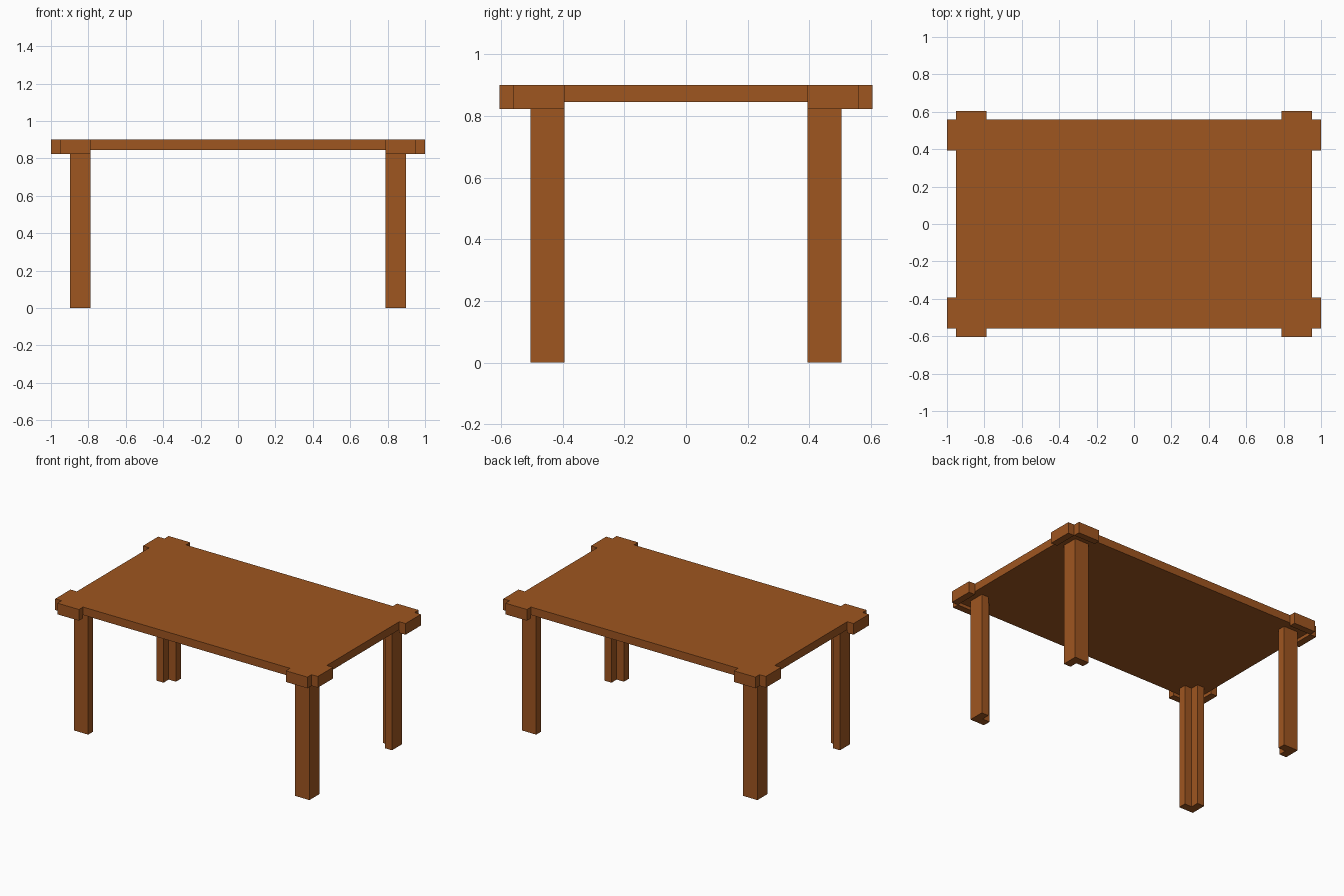
import bpy, bmesh

if "Cube" in bpy.data.objects:
    bpy.data.objects.remove(bpy.data.objects["Cube"])

wood = bpy.data.materials.new("warm brown wood")
wood.diffuse_color = (0.345, 0.092, 0.0145, 1.0)
wood.use_nodes = True
wood.node_tree.nodes["Principled BSDF"].inputs["Base Color"].default_value = wood.diffuse_color


def prism(name, outline, z0, z1):
    """Extrude a flat xy outline from z0 to z1."""
    bm = bmesh.new()
    face = bm.faces.new([bm.verts.new((x, y, z0)) for x, y in outline])
    new = bmesh.ops.extrude_face_region(bm, geom=[face])["geom"]
    bmesh.ops.translate(bm, vec=(0, 0, z1 - z0),
                        verts=[v for v in new if isinstance(v, bmesh.types.BMVert)])
    bmesh.ops.recalc_face_normals(bm, faces=bm.faces)
    mesh = bpy.data.meshes.new(name)
    bm.to_mesh(mesh)
    bm.free()
    mesh.materials.append(wood)
    obj = bpy.data.objects.new(name, mesh)
    bpy.context.collection.objects.link(obj)


def rect(x0, x1, y0, y1):
    return [(x0, y0), (x1, y0), (x1, y1), (x0, y1)]


EX, EY = 0.952, 0.56      # tabletop half sizes
LX0, LX1 = 0.788, 0.897   # leg extent in x
LY0, LY1 = 0.394, 0.504   # leg extent in y
T = 0.054                 # leg board thickness
TOP, UNDER, PLATE = 0.9, 0.845, 0.823

# Tabletop slab
prism("tabletop", rect(-EX, EX, -EY, EY), UNDER, TOP)

# L-section legs (open to the inside) and edge plates at each corner
leg = [(LX1, LY1), (LX0, LY1), (LX0, LY1 - T),
       (LX1 - T, LY1 - T), (LX1 - T, LY0), (LX1, LY0)]
for sx, xn in ((-1, "left"), (1, "right")):
    for sy, yn in ((-1, "front"), (1, "back")):
        def corner(pts):
            return [(sx * x, sy * y) for x, y in pts]
        prism(f"{yn}_{xn}_leg", corner(leg), 0, UNDER)
        prism(f"{yn}_{xn}_end_plate", corner(rect(EX, 1.0, LY0, EY)), PLATE, TOP)
        prism(f"{yn}_{xn}_side_plate", corner(rect(LX0, EX, EY, 0.605)), PLATE, TOP)
